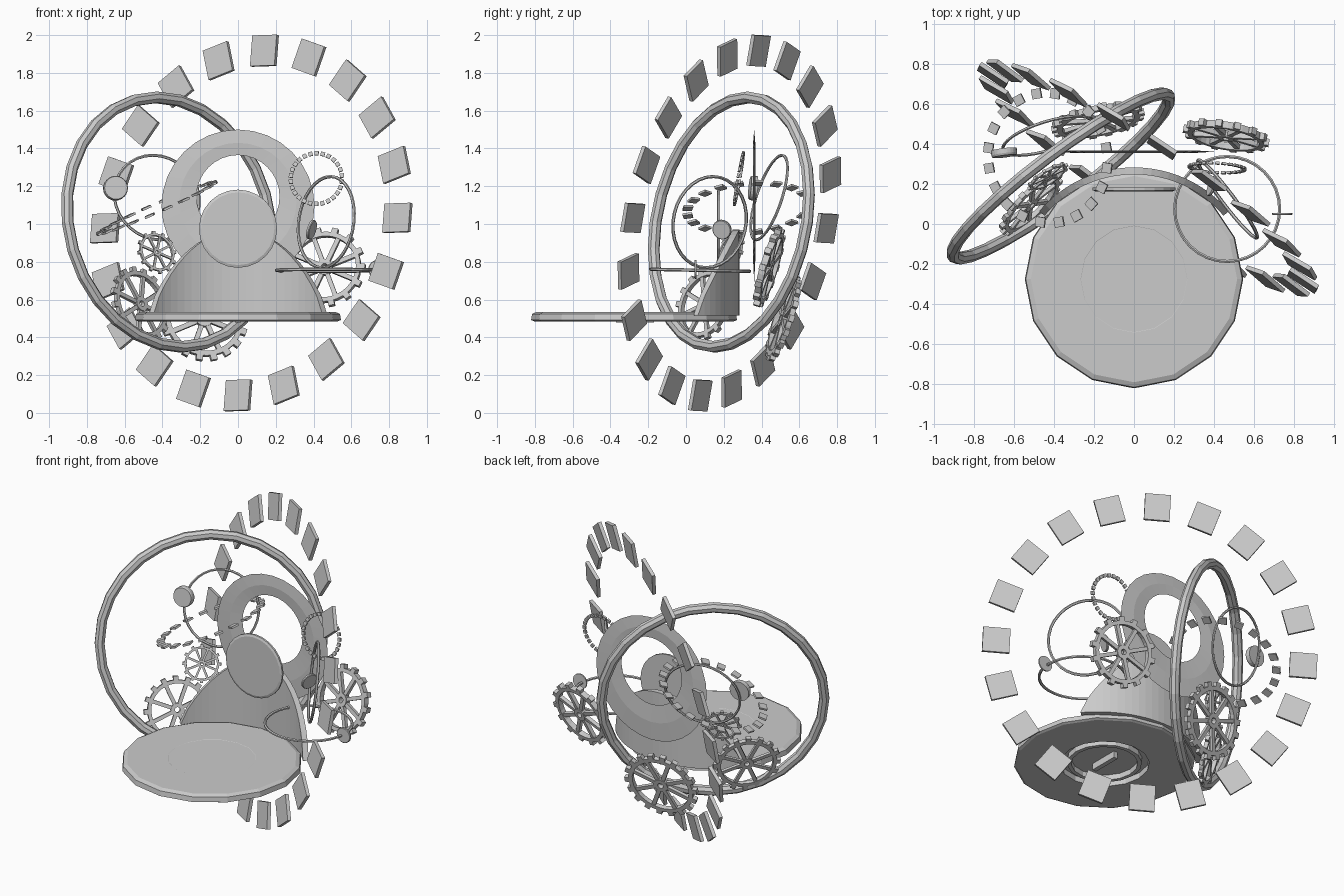
import bpy, bmesh
from math import sin, cos, pi, asin
from mathutils import Matrix, Vector

if "Cube" in bpy.data.objects:
    bpy.data.objects.remove(bpy.data.objects["Cube"])


def frame(center, normal):
    # local Z along the normal, local Y as upright as possible
    q = Vector(normal).normalized().to_track_quat('Z', 'Y')
    return Matrix.Translation(center) @ q.to_matrix().to_4x4()


def finish(name, bm, matrix=None):
    bmesh.ops.recalc_face_normals(bm, faces=bm.faces)
    me = bpy.data.meshes.new(name)
    bm.to_mesh(me)
    bm.free()
    ob = bpy.data.objects.new(name, me)
    bpy.context.collection.objects.link(ob)
    if matrix is not None:
        ob.matrix_world = matrix
    return ob


def lathe(bm, profile, segs, closed=True):
    # revolve (radius, z) points about local Z; zero radius becomes a pole
    rings = []
    for r, z in profile:
        if r == 0:
            rings.append([bm.verts.new((0, 0, z))] * segs)
        else:
            rings.append([bm.verts.new((r * cos(2 * pi * i / segs), r * sin(2 * pi * i / segs), z))
                          for i in range(segs)])
    n = len(rings)
    for k in range(n if closed else n - 1):
        a, b = rings[k], rings[(k + 1) % n]
        for i in range(segs):
            j = (i + 1) % segs
            vs = list(dict.fromkeys([a[i], a[j], b[j], b[i]]))
            if len(vs) > 2:
                bm.faces.new(vs)


def box(bm, angle, radius, size):
    m = (Matrix.Rotation(angle, 4, 'Z') @ Matrix.Translation((radius, 0, 0))
         @ Matrix.Diagonal((*size, 1)))
    bmesh.ops.create_cube(bm, size=1, matrix=m)


def box_ring(name, center, normal, radius, count, size, phase=pi / 2):
    bm = bmesh.new()
    for i in range(count):
        box(bm, phase + 2 * pi * i / count, radius, size)
    return finish(name, bm, frame(center, normal))


def hoop(name, center, normal, radius, tube, segs=32, sides=8):
    bm = bmesh.new()
    ang = [2 * pi * (k + .5) / sides for k in range(sides)]
    lathe(bm, [(radius + tube * cos(t), tube * sin(t)) for t in ang], segs)
    return finish(name, bm, frame(center, normal))


def disc(name, center, normal, radius, thick, segs=24):
    bm = bmesh.new()
    h = thick / 2
    lathe(bm, [(0, h), (radius * .93, h), (radius, h * .4), (radius, -h), (0, -h)],
          segs, closed=False)
    return finish(name, bm, frame(center, normal))


def gear(name, center, normal, radius, teeth=16, spokes=8, thick=.12):
    bm = bmesh.new()
    h = radius * thick / 2
    # rim and hub
    for ro, ri, segs in ((.89, .78, 32), (.2, .08, 12)):
        lathe(bm, [(ro * radius, h), (ro * radius, -h), (ri * radius, -h), (ri * radius, h)], segs)
    for i in range(teeth):
        box(bm, 2 * pi * i / teeth, radius * .93, (radius * .14, radius * .15, h * 2))
    for i in range(spokes):
        box(bm, 2 * pi * (i + .5) / spokes, radius * .47, (radius * .64, radius * .11, h * 1.4))
    return finish(name, bm, frame(center, normal))


# Seat: low-poly disc with a shallow pocket and ring under it
bm = bmesh.new()
lathe(bm, [(0, .534), (.265, .534), (.267, .535), (.515, .535), (.54, .524), (.545, .492),
           (.53, .485), (.27, .485), (.27, .522), (.225, .522), (.225, .487), (.2, .487),
           (.2, .522), (0, .522)], 16, closed=False)
finish("seat", bm, Matrix.Translation((0, -.275, 0)))
bm = bmesh.new()
box(bm, 0, 0, (.03, .2, .045))
finish("seat_under_bar", bm, Matrix.Translation((0, -.27, .502)))

# Curved backrest with an arched top
bm = bmesh.new()
R, half, cols, rows = .605, .46, 24, 6
grid = []
for i in range(cols + 1):
    a = asin(half / R) * (2 * i / cols - 1)
    x = R * sin(a)
    top = .52 + .45 * max(0.0, 1 - (x / half) ** 2) ** .75
    grid.append([bm.verts.new((x, -.34 + R * cos(a), .515 + (top - .515) * j / rows))
                 for j in range(rows + 1)])
for i in range(cols):
    for j in range(rows):
        bm.faces.new((grid[i][j], grid[i + 1][j], grid[i + 1][j + 1], grid[i][j + 1]))
back = finish("backrest", bm)
sol = back.modifiers.new("thickness", 'SOLIDIFY')
sol.thickness = .035
sol.offset = 0

# Headrest disc and thin flat halo behind it, its hole set off-centre
disc("headrest", (0, .172, .975), (0, -1, 0), .207, .018)
bm = bmesh.new()
segs = 32
loops = []
for r, cz, y in ((.405, 1.095, .361), (.31, 1.12, .355), (.22, 1.145, .361), (.31, 1.12, .367)):
    loops.append([bm.verts.new((r * cos(2 * pi * i / segs), y, cz + r * sin(2 * pi * i / segs)))
                  for i in range(segs)])
for k in range(4):
    for i in range(segs):
        j = (i + 1) % segs
        bm.faces.new((loops[k][i], loops[k][j], loops[(k + 1) % 4][j], loops[(k + 1) % 4][i]))
finish("halo", bm)

# Big tilted rings; the plates start slightly past the top
box_ring("plate_ring", (.07, .23, 1.005), (.547, .817, -.18), .928, 20, (.165, .155, .022),
         pi / 2 - .03)
hoop("large_hoop", (-.365, .24, 1.01), (.59, -.79, .17), .67, .032, 28)

# Rings of small blocks
box_ring("left_block_ring", (-.43, .33, 1.085), (-.4, -.07, .91), .325, 20, (.05, .05, .012))
box_ring("right_block_ring", (.415, .28, 1.24), (.05, .97, -.17), .136, 26, (.022, .022, .012))

# Orbit hoops with little flat planets
hoop("left_orbit", (-.43, .44, 1.14), (-.28, .9, -.3), .235, .008, 32, 6)
disc("left_orbit_planet", (-.648, .355, 1.19), (.12, -.97, .1), .065, .035)
hoop("right_orbit_upright", (.467, .125, 1.01), (.78, .59, -.12), .243, .009, 32, 6)
disc("right_orbit_planet", (.39, .19, .97), (.88, -.35, -.25), .053, .014)
hoop("right_orbit_level", (.465, .075, .755), (0, .02, 1), .262, .009, 32, 6)
disc("level_orbit_planet", (.74, .05, .76), (0, -1, 0), .05, .012)

# Gears
gear("right_gear", (.46, .44, .77), (.16, .94, -.28), .217, 14, 8, .16)
gear("back_gear", (-.18, .515, .5), (-.18, .92, -.3), .236, 18)
gear("left_gear", (-.515, .1, .575), (-.67, .67, -.3), .205, 16)
gear("small_left_gear", (-.43, .235, .85), (-.5, .8, -.3), .117, 12)
